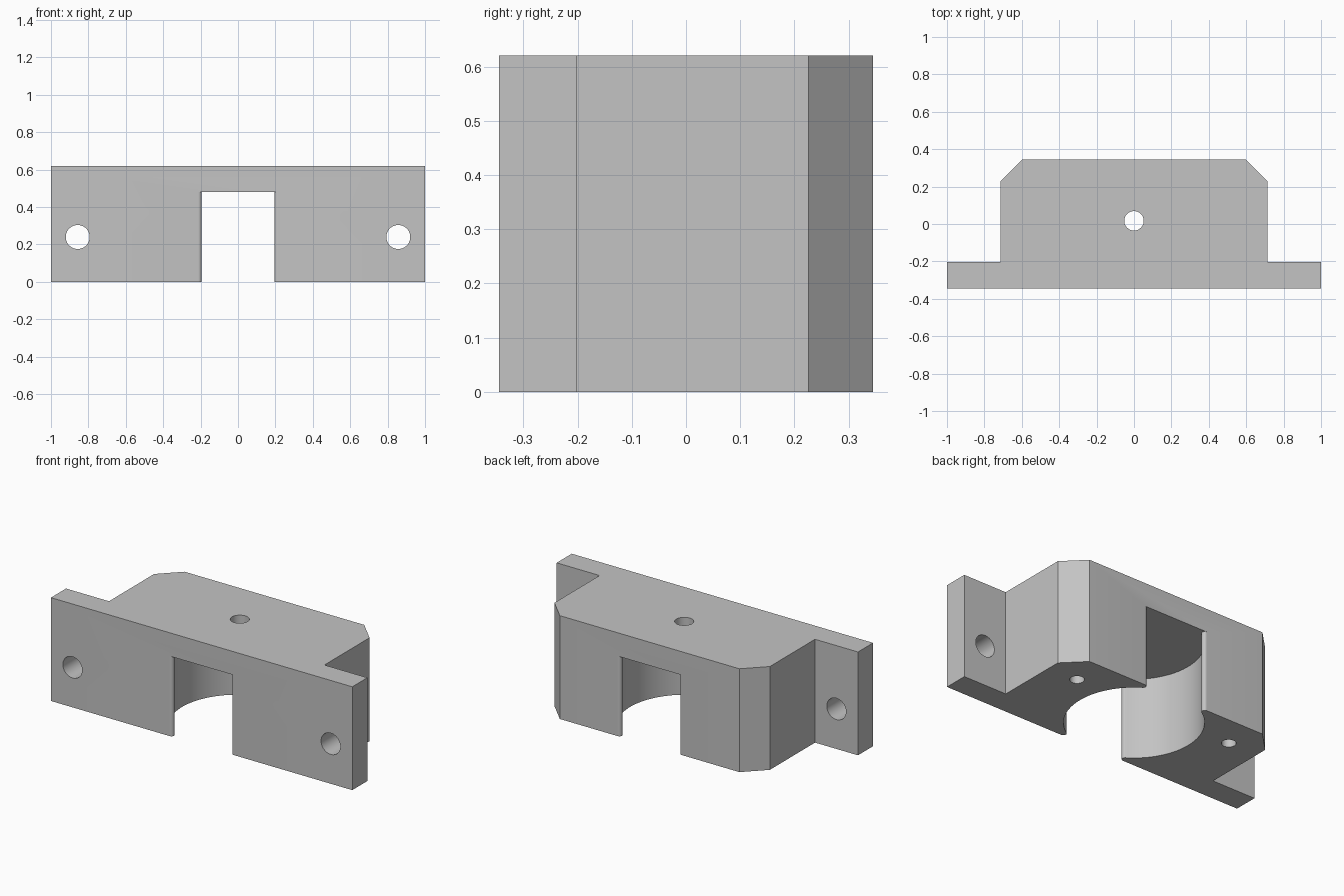
import bpy, bmesh, math

cube = bpy.data.objects.get("Cube")
if cube:
    bpy.data.objects.remove(cube, do_unlink=True)

grey = bpy.data.materials.new("plain grey")
grey.use_nodes = True
grey.diffuse_color = (0.55, 0.55, 0.55, 1)
grey.node_tree.nodes["Principled BSDF"].inputs["Base Color"].default_value = (0.55, 0.55, 0.55, 1)

HEIGHT, DEPTH, CEILING = 0.62, 0.345, 0.48


def prism(name, outline, z0, z1):
    """Extrude a closed xy outline from z0 to z1."""
    bm = bmesh.new()
    face = bm.faces.new([bm.verts.new((x, y, z0)) for x, y in outline])
    new = bmesh.ops.extrude_face_region(bm, geom=[face])["geom"]
    bmesh.ops.translate(bm, vec=(0, 0, z1 - z0),
                        verts=[v for v in new if isinstance(v, bmesh.types.BMVert)])
    bmesh.ops.recalc_face_normals(bm, faces=bm.faces)
    mesh = bpy.data.meshes.new(name)
    bm.to_mesh(mesh)
    bm.free()
    mesh.materials.append(grey)
    obj = bpy.data.objects.new(name, mesh)
    bpy.context.collection.objects.link(obj)
    return obj


def arc(cx, cy, r, a0, a1, steps):
    angles = [a0 + (a1 - a0) * i / steps for i in range(steps + 1)]
    return [(cx + r * math.cos(a), cy + r * math.sin(a)) for a in angles]


def mirrored(half):
    return half + [(-x, y) for x, y in reversed(half)]


def drill(name, location, radius, depth, along_y=False):
    bpy.ops.mesh.primitive_cylinder_add(
        vertices=40, radius=radius, depth=depth, location=location,
        rotation=(math.pi / 2 if along_y else 0, 0, 0))
    obj = bpy.context.object
    obj.name = name
    obj.data.materials.append(grey)
    return obj


# Main block with mounting flanges and chamfered back corners
block = prism("bearing_block", mirrored([
    (1, -DEPTH), (1, -0.202), (0.715, -0.202), (0.715, 0.226), (0.596, DEPTH)]), 0, HEIGHT)

# Bore open at front and back, with rounded lips at the openings
lip = 0.018
cx, cy = 0.213, DEPTH - lip
bore = math.hypot(cx, cy) - lip
theta = math.atan2(cy, cx)
front_lip = arc(cx, -cy, lip, math.pi * 1.5, math.pi - theta, 14)
wall = arc(0, 0, bore, -theta, theta, 40)[1:-1]
back_lip = [(x, -y) for x, y in reversed(front_lip)]
half = [(cx, -0.5)] + front_lip + wall + back_lip + [(cx, 0.5)]
cutters = [prism("bore_cutter", mirrored(half), -0.1, CEILING)]

# Screw holes: one through the roof, one per flange, one blind hole per foot
cutters.append(drill("roof_hole_cutter", (0, 0.017, HEIGHT), 0.052, 0.5))
for side in (-1, 1):
    cutters.append(drill("flange_hole_cutter", (side * 0.857, -0.27, 0.24), 0.064, 0.25, True))
    cutters.append(drill("foot_hole_cutter", (side * 0.523, 0.155, 0.1), 0.039, 0.4))

bpy.context.view_layer.objects.active = block
for cutter in cutters:
    mod = block.modifiers.new(cutter.name, 'BOOLEAN')
    mod.operation = 'DIFFERENCE'
    mod.solver = 'EXACT'
    mod.object = cutter
    bpy.ops.object.modifier_apply(modifier=mod.name)
    bpy.data.objects.remove(cutter, do_unlink=True)

bpy.ops.object.select_all(action='DESELECT')
block.select_set(True)
bpy.ops.object.shade_smooth_by_angle(angle=math.radians(30))
